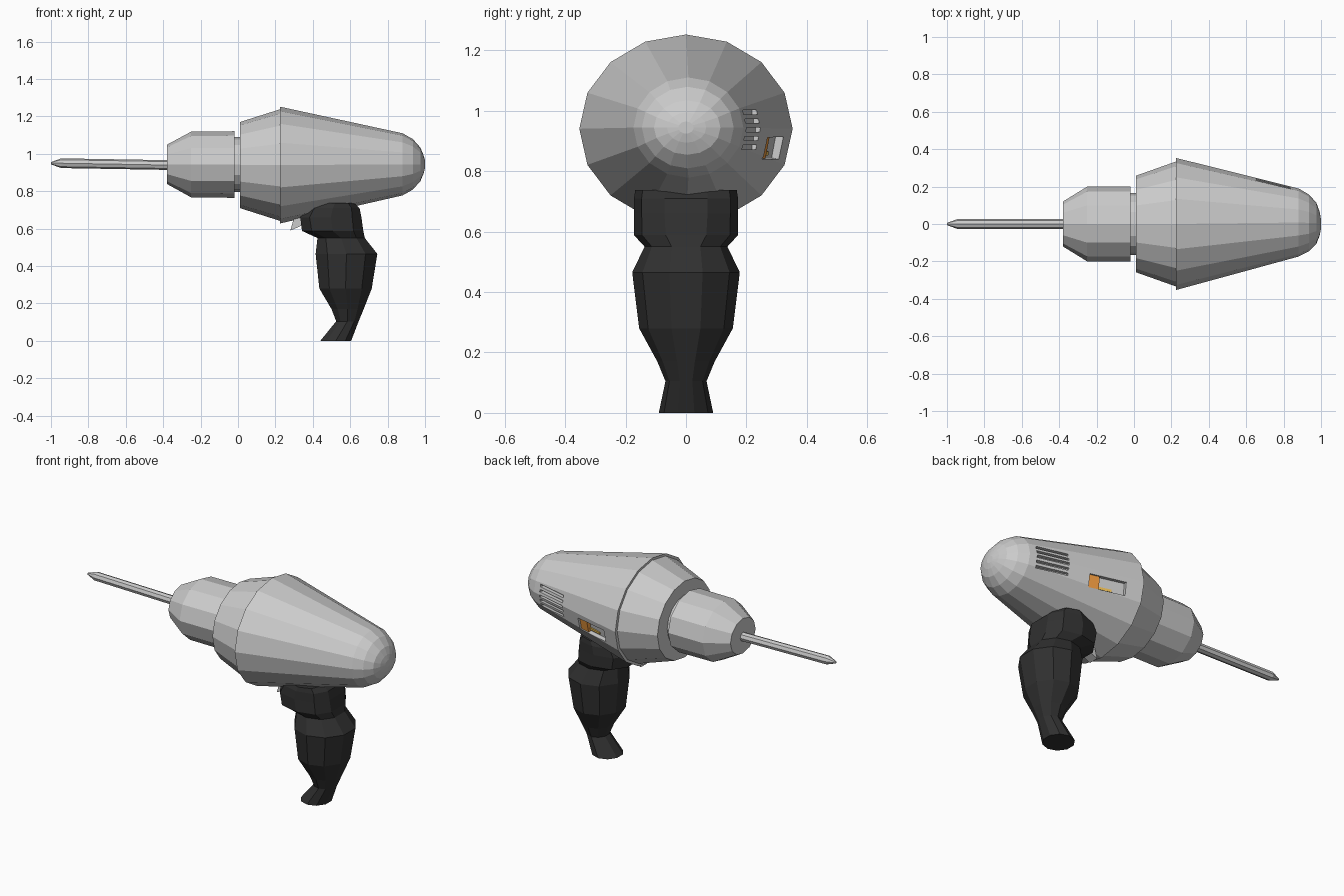
import bpy, bmesh
from math import sin, cos, pi, radians, copysign
from mathutils import Matrix, Vector

if "Cube" in bpy.data.objects:
    bpy.data.objects.remove(bpy.data.objects["Cube"])


def material(name, rgb):
    m = bpy.data.materials.new(name)
    m.diffuse_color = (*rgb, 1)
    m.use_nodes = True
    m.node_tree.nodes["Principled BSDF"].inputs["Base Color"].default_value = m.diffuse_color
    return m


def add_object(name, bm, mat=None):
    bmesh.ops.recalc_face_normals(bm, faces=bm.faces)
    me = bpy.data.meshes.new(name)
    bm.to_mesh(me)
    bm.free()
    ob = bpy.data.objects.new(name, me)
    bpy.context.collection.objects.link(ob)
    if mat:
        me.materials.append(mat)
    return ob


def loft(name, rings, mat=None):
    """Bridge rings of points in order and cap both ends."""
    bm = bmesh.new()
    vs = [[bm.verts.new(p) for p in ring] for ring in rings]
    n = len(vs[0])
    for a, b in zip(vs, vs[1:]):
        for i in range(n):
            j = (i + 1) % n
            bm.faces.new((a[i], a[j], b[j], b[i]))
    bm.faces.new(vs[0])
    bm.faces.new(vs[-1])
    return add_object(name, bm, mat)


def lathe_x(name, profile, n):
    """Profile rows: x, centre y, centre z, y radius, z radius."""
    return loft(name, [[(x, cy + ry * sin(2 * pi * i / n), cz + rz * cos(2 * pi * i / n))
                        for i in range(n)] for x, cy, cz, ry, rz in profile])


def boxes(name, items, mat=None):
    """Items: (matrix, size)."""
    bm = bmesh.new()
    for m, size in items:
        bmesh.ops.create_cube(bm, size=1, matrix=m @ Matrix.Diagonal((*size, 1)))
    return add_object(name, bm, mat)


black = material("black_rubber", (0.03, 0.03, 0.03))
orange = material("orange", (0.85, 0.32, 0.05))
amber = material("amber", (0.9, 0.55, 0.1))

# Motor housing with rounded rear
housing = lathe_x("motor_housing", [
    (0.225, 0, 0.94, 0.353, 0.312), (0.88, 0.008, 0.944, 0.182, 0.166),
    (0.935, 0.006, 0.944, 0.152, 0.135), (0.975, 0.004, 0.944, 0.11, 0.09),
    (0.992, 0.002, 0.944, 0.065, 0.05), (1.0, 0, 0.944, 0.025, 0.02)], 16)

# Gearbox cone, neck and chuck
lathe_x("gearbox", [(0.01, 0, 0.94, 0.258, 0.23), (0.23, 0, 0.94, 0.336, 0.3)], 16)
lathe_x("neck", [(-0.03, 0, 0.943, 0.165, 0.146), (0.02, 0, 0.943, 0.165, 0.146)], 16)
lathe_x("chuck", [(-0.38, 0, 0.944, 0.12, 0.105), (-0.25, 0, 0.943, 0.2, 0.176),
                  (-0.02, 0, 0.943, 0.2, 0.178)], 12)

# Drill bit
lathe_x("drill_bit", [(-1.0, 0, 0.95, 0.006, 0.006), (-0.945, 0, 0.95, 0.026, 0.026),
                      (-0.36, 0, 0.94, 0.027, 0.026)], 8)

# Vent slots and switch recess cut into the +y side
slope = Matrix.Rotation(radians(-15), 4, 'Z')
cuts = []
for k in range(5):
    dz = (k - 2) * 0.029
    y = 0.222 - 0.2 * abs(dz)
    cuts.append((Matrix.Translation((0.745, y, 0.937 + dz)) @ slope, (0.19, 0.036, 0.014)))
panel = (Matrix.Translation((0.425, 0.286, 0.876)) @ slope
         @ Matrix.Rotation(radians(-11), 4, 'X'))
cuts.append((panel, (0.215, 0.05, 0.075)))
cutter = boxes("side_cutter", cuts)
cutter.hide_render = True
mod = housing.modifiers.new("side_cuts", 'BOOLEAN')
mod.object = cutter
mod.solver = 'EXACT'
bpy.context.view_layer.objects.active = housing
bpy.ops.object.modifier_apply(modifier=mod.name)
bpy.data.objects.remove(cutter)

# Slide switch and its marker inside the recess
boxes("slide_switch", [(panel @ Matrix.Translation((0.075, -0.016, 0)), (0.06, 0.022, 0.073))], orange)
boxes("switch_marker", [(panel @ Matrix.Translation((0.005, -0.023, -0.022)), (0.08, 0.008, 0.014))], amber)


# Grip: z, front x, back x, half width, squareness exponent
def grip_ring(z, x0, x1, hw, e):
    pts = []
    for i in range(10):
        a = radians(18 + 36 * i)
        c, s = cos(a) / cos(radians(18)), sin(a)
        c, s = (copysign(abs(v) ** e, v) for v in (c, s))
        pts.append(((x0 + x1) / 2 + c * (x1 - x0) / 2, s * hw, z))
    return pts


grip = [(0.0, 0.44, 0.605, 0.09, 1), (0.105, 0.525, 0.645, 0.068, 1),
        (0.17, 0.5, 0.672, 0.095, 1), (0.28, 0.435, 0.715, 0.155, 1),
        (0.465, 0.415, 0.745, 0.178, 1), (0.55, 0.425, 0.678, 0.137, 0.9),
        (0.588, 0.342, 0.67, 0.172, 0.8), (0.66, 0.333, 0.66, 0.172, 0.75),
        (0.71, 0.365, 0.65, 0.172, 0.75), (0.737, 0.42, 0.62, 0.168, 0.75)]
loft("grip", [grip_ring(*r) for r in grip], black)

# Trigger wedge
outline = [(0.28, 0.59), (0.30, 0.66), (0.37, 0.67), (0.36, 0.625)]
loft("trigger", [[(x, y, z) for x, z in outline] for y in (-0.03, 0.03)])
